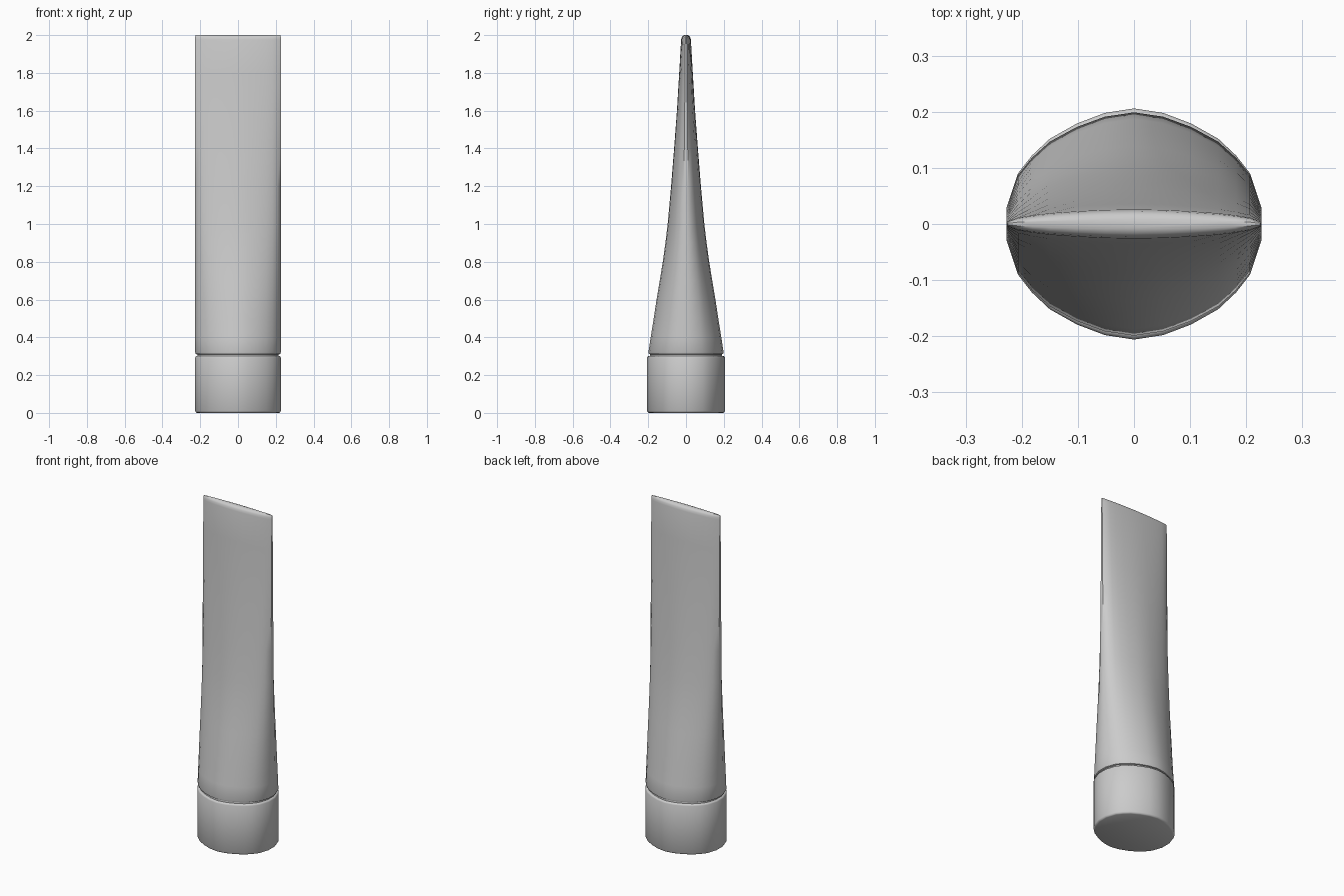
import bpy, bmesh, math

# Quarter of the 26-sided oval cross-section, mirrored to a full outline
QUARTER = [(0.227, 0.03), (0.207, 0.09), (0.182, 0.122), (0.15, 0.152),
           (0.102, 0.179), (0.052, 0.198)]
half = QUARTER + [(0, 0.206)] + [(-x, y) for x, y in reversed(QUARTER)]
OUTLINE = half + [(-x, -y) for x, y in half]


def loft(name, sections):
    """Skin the oval through (z, half width, half depth) sections."""
    bm = bmesh.new()
    rings = [[bm.verts.new((x * w / 0.227, y * d / 0.206, z)) for x, y in OUTLINE]
             for z, w, d in sections]
    n = len(OUTLINE)
    for a, b in zip(rings, rings[1:]):
        for i in range(n):
            j = (i + 1) % n
            bm.faces.new((a[i], a[j], b[j], b[i]))
    bm.faces.new(rings[0][::-1])
    bm.faces.new(rings[-1])
    bmesh.ops.recalc_face_normals(bm, faces=bm.faces)
    mesh = bpy.data.meshes.new(name)
    bm.to_mesh(mesh)
    bm.free()
    obj = bpy.data.objects.new(name, mesh)
    bpy.context.collection.objects.link(obj)
    bpy.ops.object.select_all(action='DESELECT')
    bpy.context.view_layer.objects.active = obj
    obj.select_set(True)
    bpy.ops.object.shade_smooth_by_angle(angle=math.radians(40))
    return obj


# Cap with rounded top and bottom rims
loft("cap", [(0, 0.217, 0.196), (0.003, 0.223, 0.202), (0.01, 0.227, 0.206),
             (0.293, 0.227, 0.206), (0.299, 0.224, 0.203), (0.302, 0.218, 0.197)])

# Recessed neck between cap and tube
loft("neck", [(0.295, 0.215, 0.192), (0.325, 0.215, 0.190)])

# Tube body flattening towards the crimped top
loft("tube_body", [(0.31, 0.218, 0.190), (0.313, 0.224, 0.197), (0.32, 0.227, 0.199),
                   (0.40, 0.227, 0.187), (0.50, 0.227, 0.171), (0.60, 0.227, 0.156),
                   (0.70, 0.227, 0.139), (0.80, 0.227, 0.123), (0.90, 0.227, 0.109),
                   (1.00, 0.227, 0.097), (1.20, 0.227, 0.079), (1.40, 0.227, 0.063),
                   (1.60, 0.227, 0.048), (1.80, 0.227, 0.036), (1.975, 0.227, 0.026),
                   (1.988, 0.2268, 0.023), (1.996, 0.226, 0.017), (2.0, 0.225, 0.008)])
